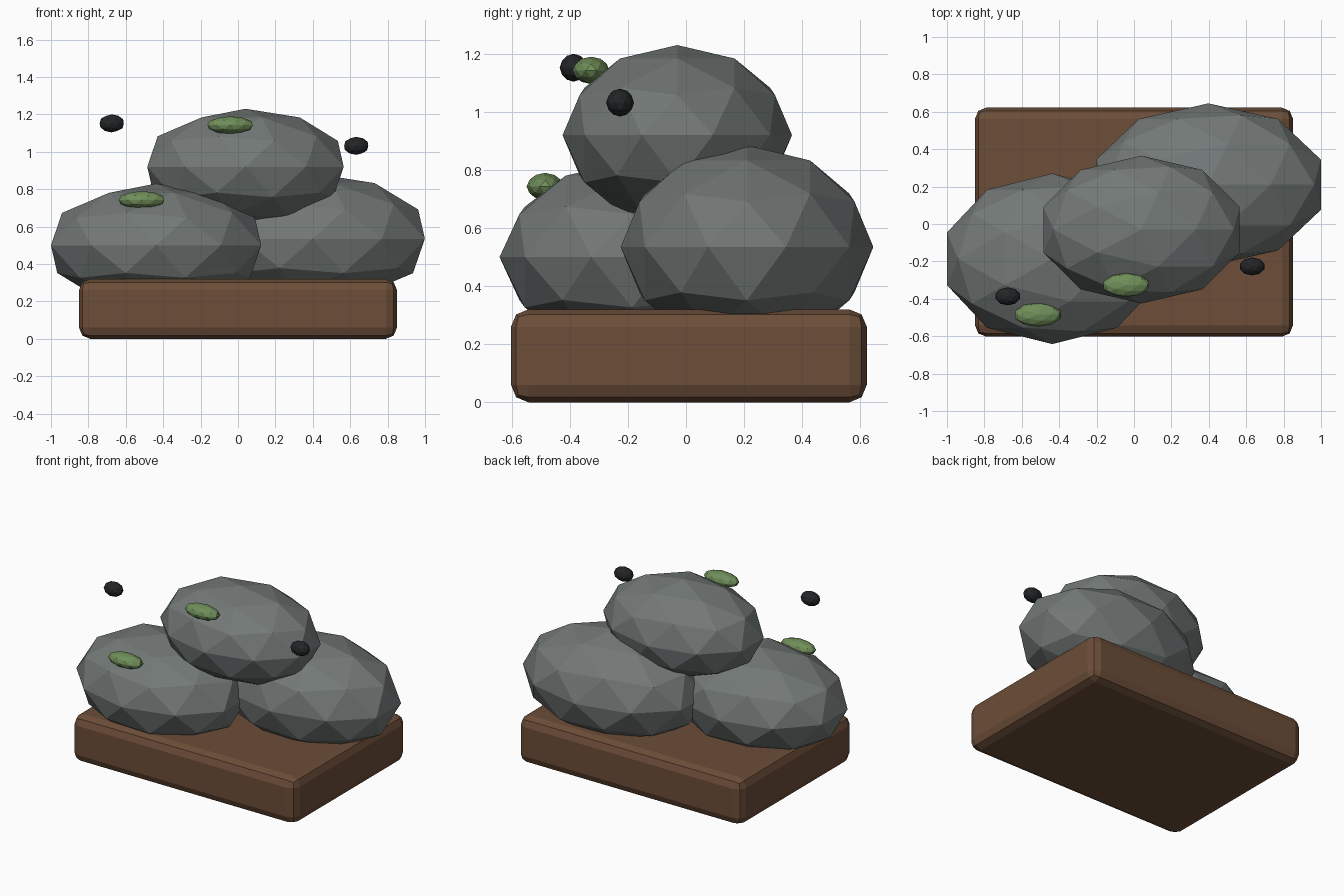
import bpy

if "Cube" in bpy.data.objects:
    bpy.data.objects.remove(bpy.data.objects["Cube"])


def material(name, color):
    m = bpy.data.materials.new(name)
    m.diffuse_color = (*color, 1)
    m.use_nodes = True
    m.node_tree.nodes["Principled BSDF"].inputs["Base Color"].default_value = m.diffuse_color
    return m


soil = material("brown", (0.15, 0.075, 0.04))
stone = material("stone_grey", (0.17, 0.19, 0.185))
moss = material("moss_green", (0.16, 0.27, 0.10))
coal = material("black", (0.016, 0.018, 0.02))


def pebble(name, center, radii, mat):
    """Flat-shaded icosphere stretched to the given radii."""
    bpy.ops.mesh.primitive_ico_sphere_add(subdivisions=2, radius=1, location=center)
    ob = bpy.context.object
    ob.name = name
    ob.scale = radii
    bpy.ops.object.transform_apply(location=False, rotation=False, scale=True)
    ob.data.materials.append(mat)
    return ob


# Base slab with rounded edges
bpy.ops.mesh.primitive_cube_add(size=1, location=(0, 0.01, 0.16))
base = bpy.context.object
base.name = "base_slab"
base.scale = (1.7, 1.225, 0.32)
bpy.ops.object.transform_apply(location=False, rotation=False, scale=True)
base.data.materials.append(soil)
bevel = base.modifiers.new("rounded_edges", "BEVEL")
bevel.width = 0.06
bevel.segments = 2

# Stacked boulders
pebble("boulder_left", (-0.438, -0.186, 0.5), (0.591, 0.456, 0.33), stone)
pebble("boulder_right", (0.398, 0.21, 0.535), (0.632, 0.435, 0.35), stone)
pebble("boulder_top", (0.04, -0.03, 0.92), (0.552, 0.395, 0.31), stone)

# Moss patches
for i, c in enumerate([(-0.515, -0.485, 0.743), (-0.042, -0.327, 1.143)]):
    pebble(f"moss_patch_{i + 1}", c, (0.127, 0.064, 0.047), moss)

# Small floating dark pebbles
for i, c in enumerate([(-0.675, -0.387, 1.152), (0.632, -0.227, 1.032)]):
    pebble(f"dark_pebble_{i + 1}", c, (0.068, 0.048, 0.048), coal)
